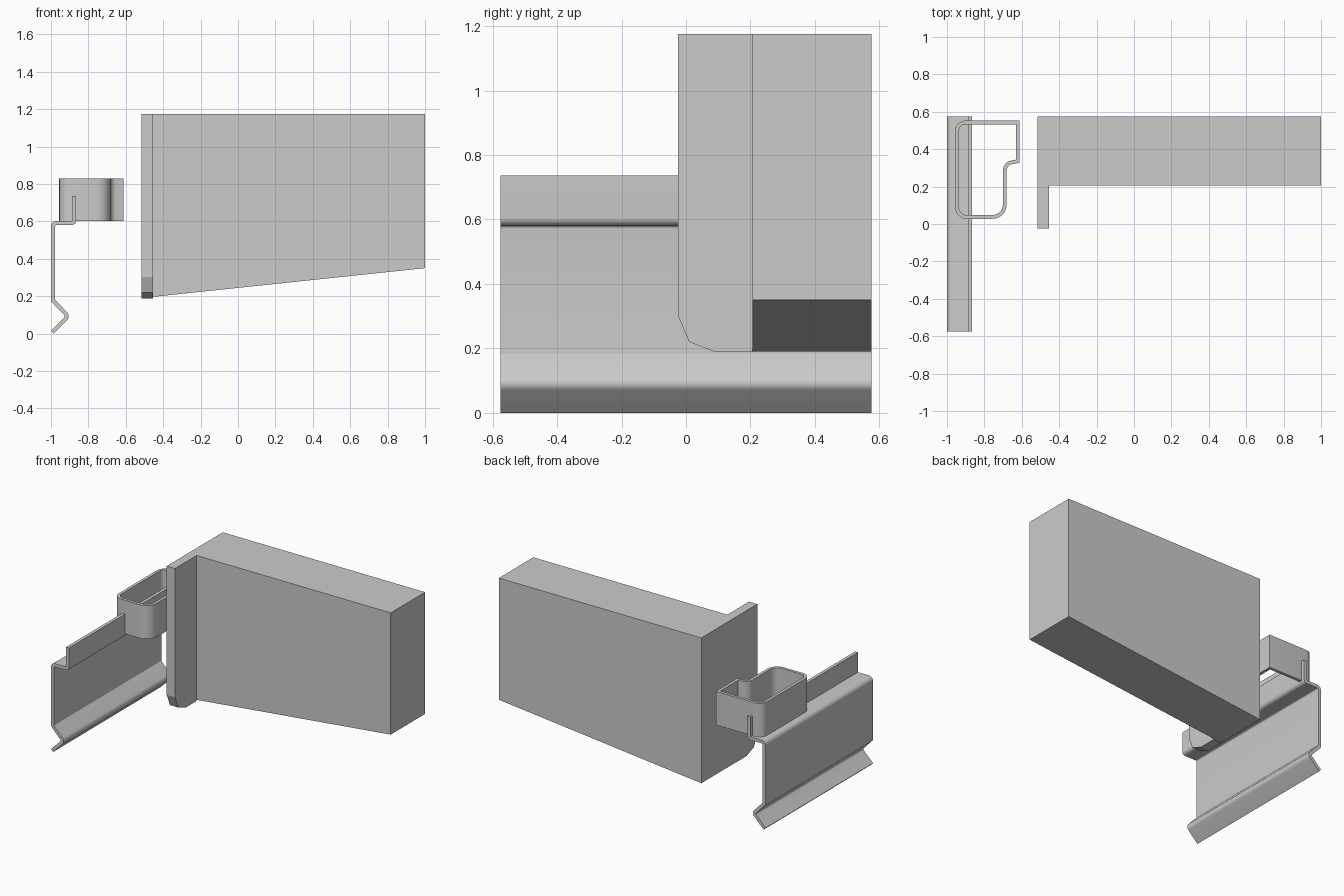
import bpy, bmesh, math
from mathutils import Vector

if "Cube" in bpy.data.objects:
    bpy.data.objects.remove(bpy.data.objects["Cube"])


def rounded(corners, closed, steps=6):
    """Turn (u, v, radius) corners into a path with round bends."""
    path, n = [], len(corners)
    for i, (u, v, r) in enumerate(corners):
        p = Vector((u, v))
        if r == 0 or (not closed and i in (0, n - 1)):
            path.append(p)
            continue
        a = (Vector(corners[i - 1][:2]) - p).normalized()
        b = (Vector(corners[(i + 1) % n][:2]) - p).normalized()
        half = a.angle(b) / 2
        centre = p + (a + b).normalized() * (r / math.sin(half))
        start = p + a * (r / math.tan(half)) - centre
        end = p + b * (r / math.tan(half)) - centre
        for k in range(steps + 1):
            path.append(centre + start.slerp(end, k / steps).normalized() * r)
    return path


def offset(path, d, closed):
    """Mitred parallel copy of a path."""
    out, n = [], len(path)
    for i, p in enumerate(path):
        dirs = []
        if closed or i > 0:
            dirs.append((p - path[i - 1]).normalized())
        if closed or i < n - 1:
            dirs.append((path[(i + 1) % n] - p).normalized())
        normals = [Vector((-t.y, t.x)) for t in dirs]
        m = sum(normals, Vector((0, 0))).normalized()
        out.append(p + m * (d / m.dot(normals[0])))
    return out


def finish(name, bm, smooth=False):
    bmesh.ops.recalc_face_normals(bm, faces=bm.faces)
    mesh = bpy.data.meshes.new(name)
    bm.to_mesh(mesh)
    bm.free()
    ob = bpy.data.objects.new(name, mesh)
    bpy.context.collection.objects.link(ob)
    if smooth:
        bpy.ops.object.select_all(action='DESELECT')
        ob.select_set(True)
        bpy.context.view_layer.objects.active = ob
        bpy.ops.object.shade_smooth_by_angle(angle=math.radians(30))
    return ob


def bent_sheet(name, corners, thick, lo, hi, place, closed=False):
    """Sheet of constant thickness that follows a path, extruded lo..hi."""
    path = rounded(corners, closed)
    bm = bmesh.new()
    rows = [[bm.verts.new(place(p, h)) for p in offset(path, d, closed)]
            for d, h in ((thick / 2, lo), (thick / 2, hi),
                         (-thick / 2, hi), (-thick / 2, lo))]
    n = len(path)
    for i in range(n if closed else n - 1):
        j = (i + 1) % n
        for k in range(4):
            a, b = rows[k], rows[(k + 1) % 4]
            bm.faces.new((a[i], a[j], b[j], b[i]))
    if not closed:
        for i in (0, n - 1):
            bm.faces.new([r[i] for r in rows])
    return finish(name, bm, True)


def prism(name, near, far):
    """Solid between two matching outlines."""
    bm = bmesh.new()
    a = [bm.verts.new(p) for p in near]
    b = [bm.verts.new(p) for p in far]
    bm.faces.new(a)
    bm.faces.new(b)
    for i in range(len(a)):
        j = (i + 1) % len(a)
        bm.faces.new((a[i], a[j], b[j], b[i]))
    return finish(name, bm)


# Long bent rail
bent_sheet("bent_rail",
           [(-0.992, 0.008, 0), (-0.908, 0.092, 0.02), (-0.989, 0.177, 0.015),
            (-0.989, 0.592, 0.02), (-0.876, 0.592, 0.013), (-0.876, 0.737, 0)],
           0.022, -0.575, 0.575, lambda p, h: (p.x, h, p.y))

# Hollow collar around the rail's upright lip
bent_sheet("collar",
           [(-0.946, 0.543, 0.045), (-0.621, 0.543, 0), (-0.621, 0.336, 0),
            (-0.691, 0.322, 0.045), (-0.691, 0.038, 0.065),
            (-0.946, 0.038, 0.05)],
           0.02, 0.602, 0.83, lambda p, h: (p.x, p.y, h), closed=True)

# Main block with a sloping underside
side = [(-0.517, 0.19), (1, 0.35), (1, 1.175), (-0.517, 1.175)]
prism("main_block", [(x, 0.207, z) for x, z in side],
      [(x, 0.575, z) for x, z in side])

# Side flange with a chamfered lower corner
edge = [(0.207, 0.189), (0.09, 0.189), (0.01, 0.22), (-0.025, 0.302),
        (-0.025, 1.175), (0.207, 1.175)]
prism("side_flange", [(-0.517, y, z) for y, z in edge],
      [(-0.455, y, z) for y, z in edge])
